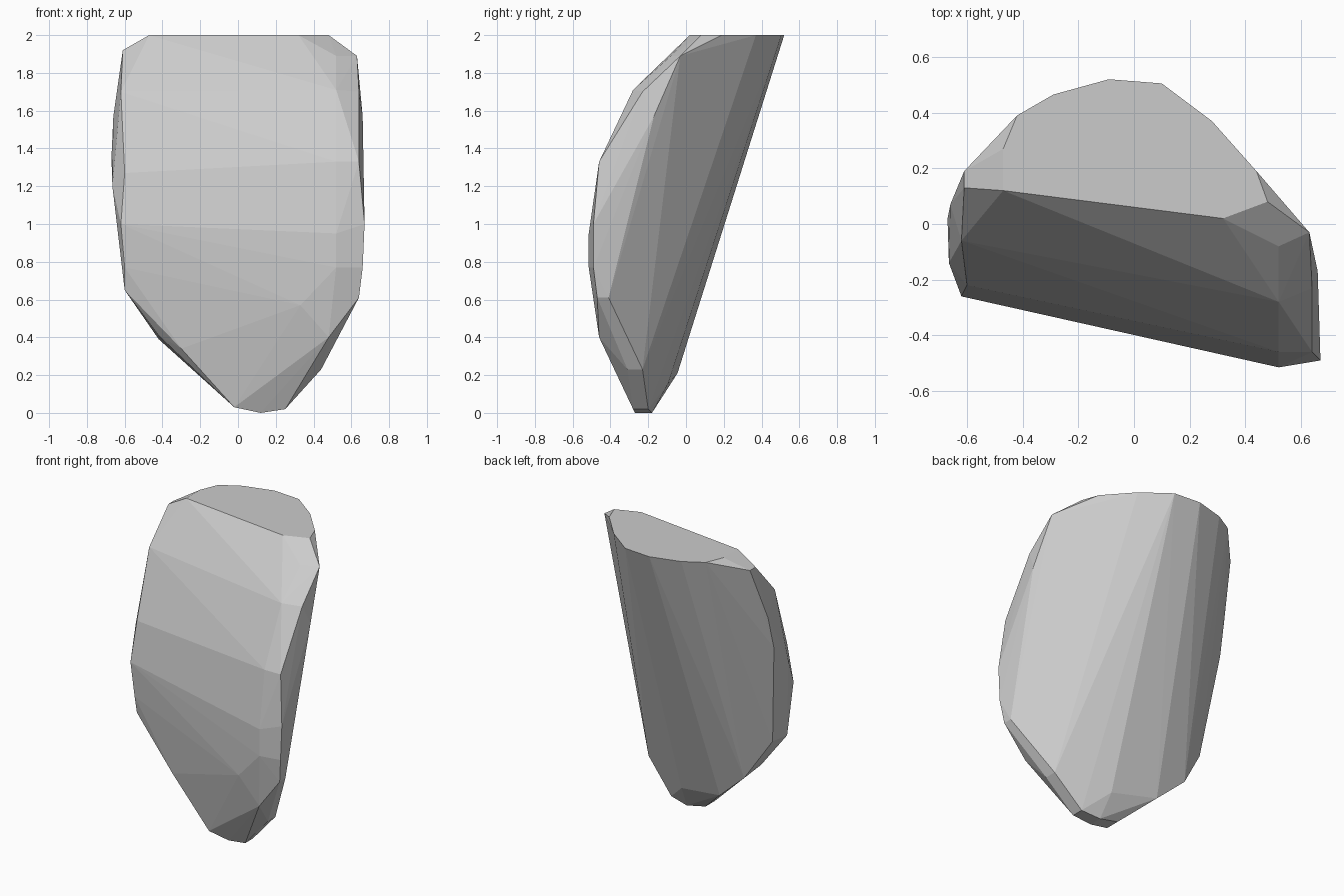
import bpy, bmesh

# Faceted boulder: hull wrapped around a few groups of corner points

# Flat cap outline at z = 2
cap = [(-.47, .12), (.32, .02), (.48, .08), (.44, .19), (.28, .37),
       (.10, .505), (-.09, .52), (-.29, .465), (-.42, .39), (-.47, .27)]
points = [(x, y, 2.0) for x, y in cap]

# Shoulders under the cap
points += [(-.61, .13, 1.92), (-.61, .19, 1.92), (.63, -.03, 1.89), (.52, -.08, 1.89),
           (.52, -.28, 1.71), (.64, -.23, 1.70), (.66, -.17, 1.57)]

# Bulging right front edge, top to bottom
points += [(.52, -.46, 1.33), (.64, -.46, 1.33), (.52, -.515, .95), (.52, -.515, .77),
           (.67, -.49, 1.0), (.66, -.49, .77), (.64, -.47, .61), (.64, -.41, .61),
           (.48, -.46, .40), (.33, -.465, .57)]

# Left edge
points += [(-.62, -.06, 1.70), (-.66, .07, 1.57), (-.67, .02, 1.35), (-.665, -.14, 1.2),
           (-.60, -.22, 1.27), (-.62, -.26, 1.0), (-.60, -.245, .77), (-.60, -.22, .65),
           (-.59, -.08, .66)]

# Tapering foot
points += [(.44, -.31, .23), (.44, -.23, .23), (-.42, -.02, .39), (-.42, -.20, .41),
           (-.30, -.27, .34), (-.22, -.045, .21), (.10, -.095, .155),
           (.25, -.28, .02), (.25, -.20, .02), (.12, -.27, 0), (.12, -.18, 0),
           (-.02, -.28, .03), (-.02, -.18, .03)]

bm = bmesh.new()
for p in points:
    bm.verts.new(p)
hull = bmesh.ops.convex_hull(bm, input=bm.verts[:])
loose = {v for v in hull["geom_interior"] + hull["geom_unused"]
         if isinstance(v, bmesh.types.BMVert)}
bmesh.ops.delete(bm, geom=list(loose), context='VERTS')
# Merge coplanar triangles into flat facets
bmesh.ops.dissolve_limit(bm, angle_limit=.02, verts=bm.verts[:], edges=bm.edges[:])
bmesh.ops.recalc_face_normals(bm, faces=bm.faces[:])

mesh = bpy.data.meshes.new("boulder")
bm.to_mesh(mesh)
bm.free()
bpy.context.collection.objects.link(bpy.data.objects.new("boulder", mesh))
